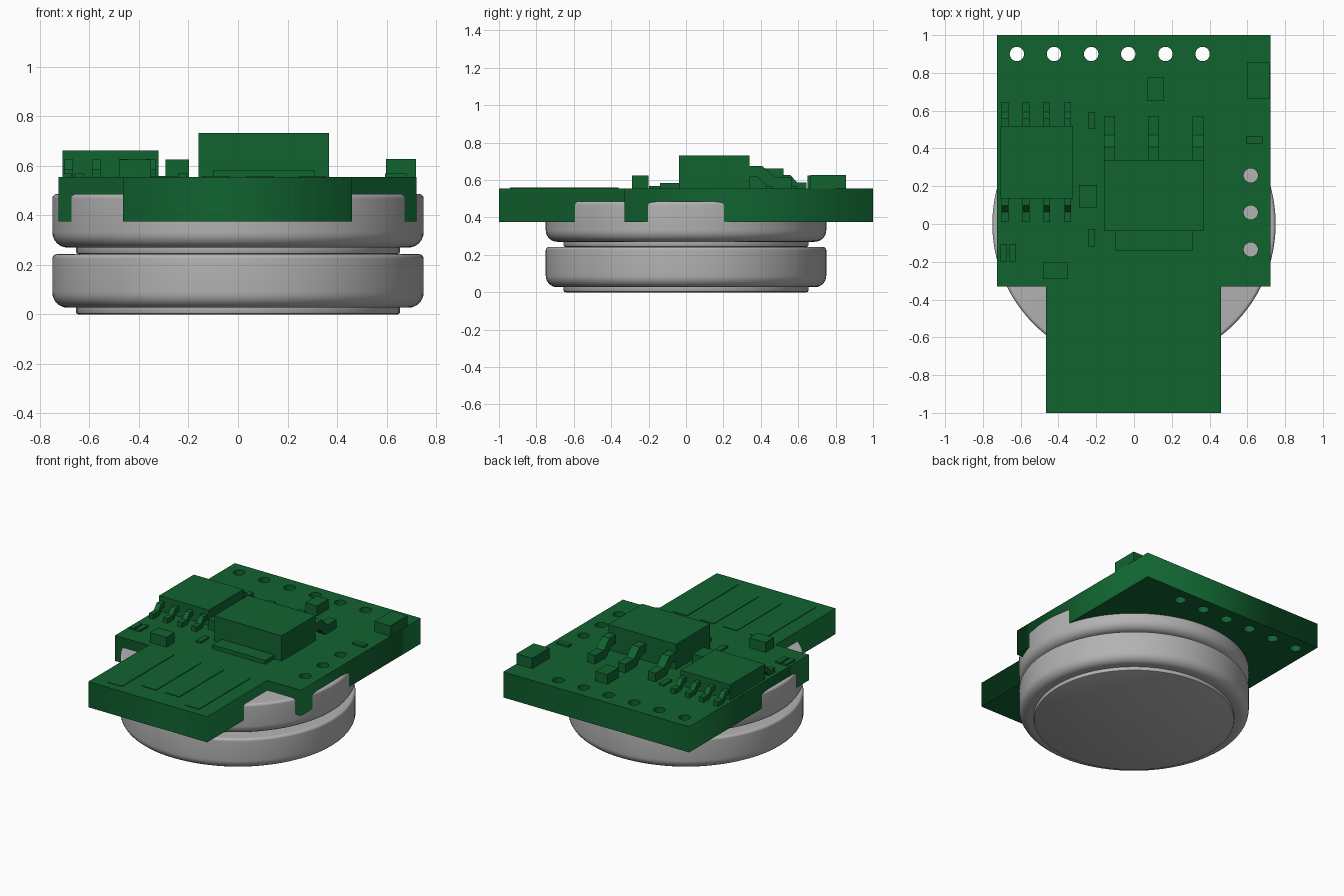
import bpy, bmesh, math

if "Cube" in bpy.data.objects:
    bpy.data.objects.remove(bpy.data.objects["Cube"])


def material(name, rgb):
    m = bpy.data.materials.new(name)
    m.diffuse_color = (*rgb, 1)
    m.use_nodes = True
    m.node_tree.nodes["Principled BSDF"].inputs["Base Color"].default_value = m.diffuse_color
    return m


GREEN = material("board green", (0.0055, 0.125, 0.03))
GREY = material("cell grey", (0.45, 0.45, 0.45))
TOP = 0.555  # upper face of the board


def finish(name, bm, mat):
    bmesh.ops.recalc_face_normals(bm, faces=bm.faces)
    me = bpy.data.meshes.new(name)
    bm.to_mesh(me)
    bm.free()
    me.materials.append(mat)
    ob = bpy.data.objects.new(name, me)
    bpy.context.collection.objects.link(ob)
    return ob


def box(name, x0, x1, y0, y1, z1, z0=TOP):
    bm = bmesh.new()
    vs = bmesh.ops.create_cube(bm, size=1)["verts"]
    for v in vs:
        v.co.x = x1 if v.co.x > 0 else x0
        v.co.y = y1 if v.co.y > 0 else y0
        v.co.z = z1 if v.co.z > 0 else z0
    return finish(name, bm, GREEN)


def lead(name, x, width, y, length, top, thick, side=1):
    """Gull-wing lead: flat shoulder, slope, flat foot."""
    a, b, foot = y + side * length * 0.3, y + side * length * 0.58, TOP + thick
    end, k = y + side * length, side * thick * 0.4
    prof = [(y, top), (a, top), (b, foot), (end, foot), (end, TOP),
            (b - k, TOP), (a - k, top - thick), (y, top - thick)]
    bm = bmesh.new()
    f = bm.faces.new([bm.verts.new((x - width / 2, p, z)) for p, z in prof])
    r = bmesh.ops.extrude_face_region(bm, geom=[f])
    moved = [v for v in r["geom"] if isinstance(v, bmesh.types.BMVert)]
    bmesh.ops.translate(bm, verts=moved, vec=(width, 0, 0))
    return finish(name, bm, GREEN)


def cell(name, z):
    """Button cell: narrow base disc below a wide can with rounded rims."""
    prof = [(0, 0), (0.645, 0), (0.652, 0.003), (0.655, 0.01), (0.655, 0.027)]
    for cx, cz, r, a0, a1 in ((0.688, 0.089, 0.062, -90, 0),
                              (0.732, 0.225, 0.018, 0, 90)):
        for i in range(9):
            a = math.radians(a0 + (a1 - a0) * i / 8)
            prof.append((cx + r * math.cos(a), cz + r * math.sin(a)))
    prof.append((0, 0.243))
    bm = bmesh.new()
    vs = [bm.verts.new((r, 0, h + z)) for r, h in prof]
    es = [bm.edges.new(p) for p in zip(vs, vs[1:])]
    bmesh.ops.spin(bm, geom=vs + es, cent=(0, 0, 0), axis=(0, 0, 1),
                   angle=2 * math.pi, steps=96)
    bmesh.ops.remove_doubles(bm, verts=bm.verts, dist=1e-5)
    ob = finish(name, bm, GREY)
    bpy.ops.object.select_all(action='DESELECT')
    ob.select_set(True)
    bpy.context.view_layer.objects.active = ob
    bpy.ops.object.shade_smooth_by_angle(angle=math.radians(30))


# Two stacked cells
cell("lower_cell", 0)
cell("upper_cell", 0.243)

# Circuit board: filled outline with round holes
outline = [(-0.725, -0.33), (-0.465, -0.33), (-0.465, -1), (0.46, -1),
           (0.46, -0.33), (0.722, -0.33), (0.722, 1), (-0.725, 1)]
holes = [(-0.62 + 0.1966 * i, 0.9) for i in range(6)]
holes += [(0.618, 0.257 - 0.196 * i) for i in range(3)]
loops = [outline]
for hx, hy in holes:
    loops.append([(hx + 0.038 * math.cos(i * math.pi / 16),
                   hy + 0.038 * math.sin(i * math.pi / 16)) for i in range(32)])
cu = bpy.data.curves.new("board", 'CURVE')
cu.dimensions = '2D'
cu.fill_mode = 'BOTH'
cu.extrude = 0.09
for pts in loops:
    s = cu.splines.new('POLY')
    s.points.add(len(pts) - 1)
    for p, (x, y) in zip(s.points, pts):
        p.co = (x, y, 0, 1)
    s.use_cyclic_u = True
cu.materials.append(GREEN)
board = bpy.data.objects.new("board", cu)
board.location.z = 0.465
bpy.context.collection.objects.link(board)
bpy.ops.object.select_all(action='DESELECT')
board.select_set(True)
bpy.context.view_layer.objects.active = board
bpy.ops.object.convert(target='MESH')

# Plug contacts on the tongue
for i, (x, y0) in enumerate(((-0.30, -0.94), (-0.09, -0.86),
                             (0.09, -0.86), (0.30, -0.94))):
    box(f"contact_{i}", x - 0.055, x + 0.055, y0, -0.36, TOP + 0.004)

# Eight-lead chip
box("small_chip", -0.708, -0.322, 0.135, 0.52, 0.662)
for i in range(4):
    x = -0.683 + 0.111 * i
    lead(f"small_chip_back_lead_{i}", x, 0.035, 0.52, 0.125, 0.628, 0.033)
    lead(f"small_chip_front_lead_{i}", x, 0.035, 0.135, 0.125, 0.628, 0.033, -1)

# Power regulator with heat tab and three leads
box("regulator", -0.16, 0.367, -0.038, 0.34, 0.732)
box("regulator_tab", -0.10, 0.31, -0.14, -0.038, 0.583)
for i in range(3):
    lead(f"regulator_lead_{i}", -0.13 + 0.234 * i, 0.058, 0.34, 0.228, 0.675, 0.06)

# Block components
box("block_corner", 0.598, 0.72, 0.665, 0.855, 0.628)
box("block_back", 0.07, 0.16, 0.65, 0.775, 0.624)
box("block_front", -0.48, -0.353, -0.29, -0.2, 0.625)
box("block_middle", -0.292, -0.197, 0.085, 0.207, 0.625)

# Thin chip resistors
for i, (x0, x1, y0, y1) in enumerate(((-0.242, -0.207, 0.503, 0.593),
                                      (-0.242, -0.207, -0.12, -0.027),
                                      (0.593, 0.683, 0.425, 0.462),
                                      (-0.708, -0.672, -0.198, -0.105),
                                      (-0.66, -0.624, -0.198, -0.105))):
    box(f"resistor_{i}", x0, x1, y0, y1, 0.568)
